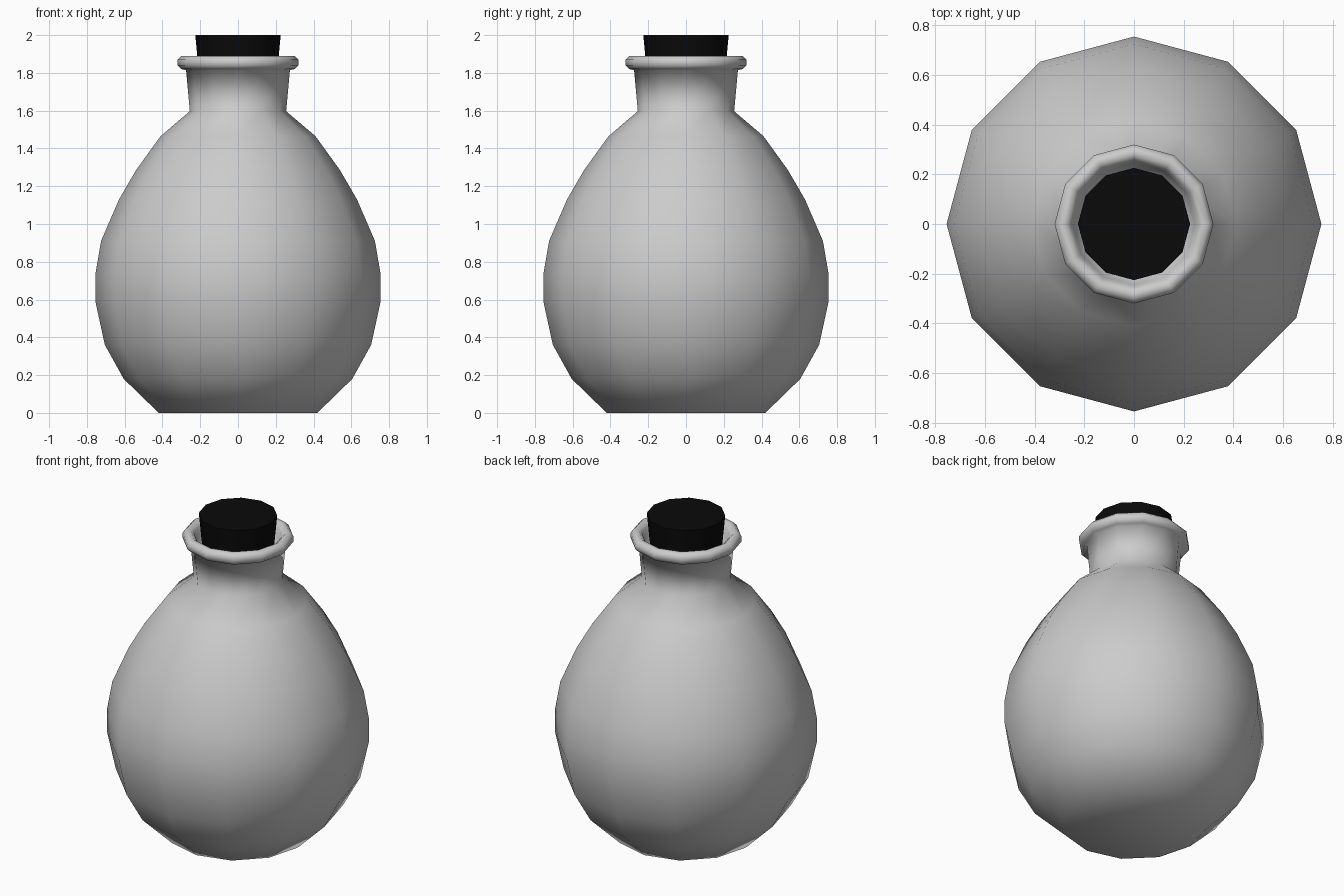
import bpy, bmesh
from math import cos, sin, pi, radians

if "Cube" in bpy.data.objects:
    bpy.data.objects.remove(bpy.data.objects["Cube"])

SIDES = 12


def lathe(name, profile, angle):
    """Revolve a (radius, height) profile about z; radius 0 makes a pole."""
    bm = bmesh.new()
    rings = []
    for r, z in profile:
        if r == 0:
            rings.append([bm.verts.new((0, 0, z))] * SIDES)
        else:
            rings.append([bm.verts.new((r * cos(2 * pi * i / SIDES), r * sin(2 * pi * i / SIDES), z))
                          for i in range(SIDES)])
    for a, b in zip(rings, rings[1:]):
        for i in range(SIDES):
            j = (i + 1) % SIDES
            bm.faces.new(list(dict.fromkeys((a[i], a[j], b[j], b[i]))))
    bmesh.ops.recalc_face_normals(bm, faces=bm.faces)
    mesh = bpy.data.meshes.new(name)
    bm.to_mesh(mesh)
    bm.free()
    obj = bpy.data.objects.new(name, mesh)
    bpy.context.collection.objects.link(obj)
    bpy.ops.object.select_all(action='DESELECT')
    obj.select_set(True)
    bpy.context.view_layer.objects.active = obj
    bpy.ops.object.shade_smooth_by_angle(angle=radians(angle))
    return obj


# Flask: base, pear-shaped body, flared neck, rolled lip, mouth
lathe("flask", [
    (0, 0), (0.42, 0), (0.605, 0.18), (0.705, 0.36), (0.755, 0.59), (0.755, 0.735),
    (0.725, 0.91), (0.63, 1.13), (0.54, 1.285), (0.41, 1.465), (0.255, 1.597),
    (0.275, 1.815),
    (0.30, 1.82), (0.32, 1.84), (0.32, 1.87), (0.30, 1.89), (0.275, 1.89),
    (0.255, 1.87), (0.245, 1.83), (0.20, 1.75), (0, 1.75)], 75)

# Stopper: tapered plug standing out of the mouth
stopper = lathe("stopper", [(0, 1.72), (0.20, 1.72), (0.226, 2.0), (0, 2.0)], 40)
black = bpy.data.materials.new("black")
black.diffuse_color = (0.003, 0.003, 0.003, 1)
black.use_nodes = True
black.node_tree.nodes["Principled BSDF"].inputs["Base Color"].default_value = black.diffuse_color
stopper.data.materials.append(black)
